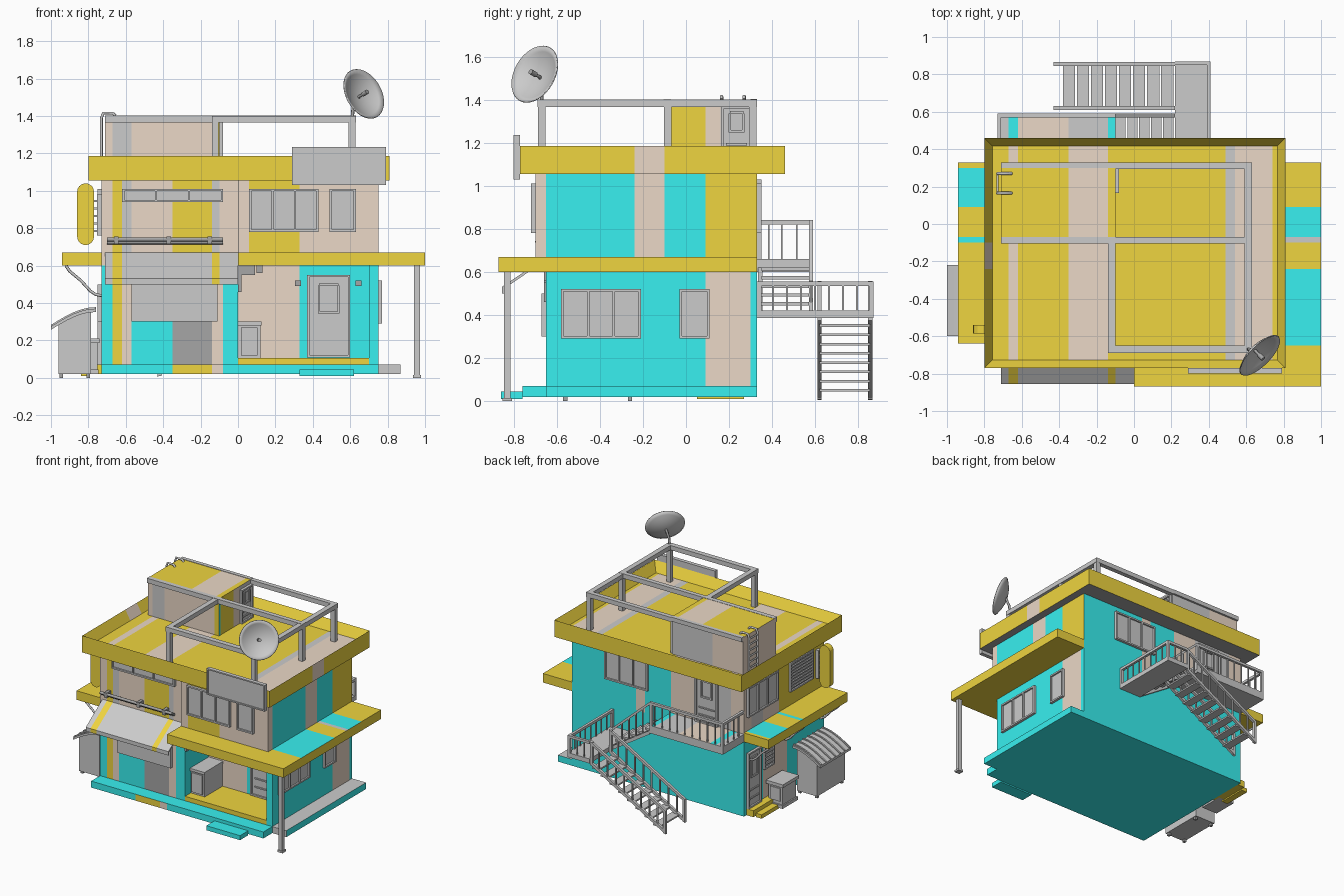
import bpy, bmesh, math
from mathutils import Vector, Matrix

if "Cube" in bpy.data.objects:
    bpy.data.objects.remove(bpy.data.objects["Cube"])

def mat(name, c):
    m = bpy.data.materials.new(name)
    m.diffuse_color = (*c, 1)
    m.use_nodes = True
    m.node_tree.nodes["Principled BSDF"].inputs["Base Color"].default_value = m.diffuse_color
    return m
CYAN = mat("cyan", (.04, .87, .87)); YEL = mat("yellow", (.86, .66, .05))
TAN = mat("tan", (.83, .69, .57)); GREY = mat("grey", (.58, .58, .58)); DARK = mat("dark", (.38, .38, .38))

def finish(name, bm, m=None):
    bmesh.ops.recalc_face_normals(bm, faces=bm.faces)
    me = bpy.data.meshes.new(name)
    bm.to_mesh(me); bm.free()
    ob = bpy.data.objects.new(name, me)
    bpy.context.collection.objects.link(ob)
    if m: me.materials.append(m)
    return ob

def boxes(name, lst, m=None, M=None):
    bm = bmesh.new()
    for x0, x1, y0, y1, z0, z1 in lst:
        T = Matrix.Translation(((x0+x1)/2, (y0+y1)/2, (z0+z1)/2)) @ Matrix.Diagonal((x1-x0, y1-y0, z1-z0, 1))
        bmesh.ops.create_cube(bm, size=1, matrix=(M or Matrix()) @ T)
    return finish(name, bm, m)

def prism(name, pts, a, b, axis='z', m=None):
    """Profile extruded from a to b; axis z uses (x,y) points, axis y uses (x,z), axis x uses (y,z)."""
    put = {'z': lambda p, t: (p[0], p[1], t), 'y': lambda p, t: (p[0], t, p[1]), 'x': lambda p, t: (t, p[0], p[1])}[axis]
    bm = bmesh.new()
    f = bm.faces.new([bm.verts.new(put(p, a)) for p in pts])
    r = bmesh.ops.extrude_face_region(bm, geom=[f])
    d = Vector(put((0, 0), b - a))
    bmesh.ops.translate(bm, vec=d, verts=[v for v in r['geom'] if isinstance(v, bmesh.types.BMVert)])
    return finish(name, bm, m)

def tube(name, pts, r, m=None):
    cu = bpy.data.curves.new(name, 'CURVE')
    cu.dimensions = '3D'; cu.bevel_depth = r; cu.bevel_resolution = 2; cu.use_fill_caps = True
    s = cu.splines.new('POLY'); s.points.add(len(pts) - 1)
    for p, q in zip(s.points, pts): p.co = (*q, 1)
    ob = bpy.data.objects.new(name, cu)
    bpy.context.collection.objects.link(ob)
    if m: cu.materials.append(m)

def paint(ob, face, axis, bands):
    """Colour faces pointing along `face` in bands (end position, material) along an axis."""
    i = 'xyz'.index(axis); n = Vector([(face[1] == c) * (1 if face[0] == '+' else -1) for c in 'xyz'])
    no = Vector([k == i for k in range(3)])
    bm = bmesh.new(); bm.from_mesh(ob.data)
    for e, _ in bands[:-1]:
        fs = [f for f in bm.faces if f.normal.dot(n) > .6]
        geom = list({v for f in fs for v in f.verts}) + list({e2 for f in fs for e2 in f.edges}) + fs
        bmesh.ops.bisect_plane(bm, geom=geom, plane_co=no * e, plane_no=no)
    mats = ob.data.materials
    for _, c in bands:
        if c.name not in mats: mats.append(c)
    bm.normal_update()
    for f in bm.faces:
        if f.normal.dot(n) > .6:
            p = f.calc_center_median()[i]
            c = next((c for e, c in bands if p < e), bands[-1][1])
            f.material_index = mats.find(c.name)
    bm.to_mesh(ob.data); bm.free()

ROT = {'-y': 0, '+x': 90, '+y': 180, '-x': 270}
def window(name, face, wall, u0, u1, z0, z1, panes=1, slats=0, door=False):
    """Framed window on a wall plane; u is the world coordinate along that wall."""
    w, c = u1 - u0, (u0 + u1) / 2
    loc = (c, wall, 0) if face[1] == 'y' else (wall, c, 0)
    M = Matrix.Translation(loc) @ Matrix.Rotation(math.radians(ROT[face]), 4, 'Z')
    t, h = .012, w / 2
    L = [(-h, h, -.02, 0, z0, z0+t), (-h, h, -.02, 0, z1-t, z1), (-h, h, -.008, 0, z0, z1)]
    L += [(x-t/2, x+t/2, -.02, 0, z0, z1) for x in [-h+t/2+(w-t)*k/panes for k in range(panes+1)]]
    L += [(-h, h, -.018, 0, z, z+.008) for z in [z0+(z1-z0)*(k+1)/(slats+1) for k in range(slats)]]
    if door:
        a, b = z0+(z1-z0)*.53, z0+(z1-z0)*.87
        L += [(-h*.45, h*.45, -.018, 0, z, z+t) for z in (a, b)] + [(s*h*.45-.006, s*h*.45+.006, -.018, 0, a, b) for s in (-1, 1)]
        L += [(-h*.7, h*.7, -.016, 0, z0+(z1-z0)*k, z0+(z1-z0)*k+.01) for k in (.15, .3)]
    return boxes(name, L, None, M)

# Base, porch and steps
base = boxes("base", [(-.73, .75, -.76, .33, .02, .07)], CYAN)
paint(base, '-y', 'x', [(-.57, CYAN), (-.35, CYAN), (-.14, YEL), (-.08, TAN), (.75, CYAN)])
boxes("front_step", [(.33, .62, -.86, -.76, .01, .045)], CYAN)
curb = boxes("side_curb", [(.75, .87, -.65, .33, .02, .07)], CYAN)
for f in ('+z', '-y'): paint(curb, f, 'y', [(1, GREY)])
boxes("side_steps", [(-.79, -.73, .02, .30, .02, .07), (-.84, -.79, .05, .27, .01, .04)], YEL)

# Ground floor with entrance recess
g = prism("ground_walls", [(-.73, -.65), (0, -.65), (0, -.36), (.7, -.36), (.7, -.65), (.75, -.65), (.75, .33), (-.73, .33)], .07, .60, 'z', CYAN)
paint(g, '-y', 'x', [(-.67, CYAN), (-.62, YEL), (-.57, TAN), (-.35, CYAN), (-.14, DARK), (-.08, TAN), (0, CYAN), (.33, TAN), (.75, CYAN)])
paint(g, '+x', 'y', [(.09, CYAN), (.30, TAN), (.33, CYAN)])
paint(g, '-x', 'y', [(-.2, CYAN), (.1, TAN), (.33, CYAN)])
boxes("recess_floor", [(0, .7, -.65, -.36, .07, .105)], YEL)
boxes("shop_shutter", [(-.57, -.11, -.67, -.65, .30, .50)])
window("entrance_door", '-y', -.36, .37, .60, .11, .55, door=True)
boxes("wall_lamps", [(x-.016, x+.016, -.40, -.36, .49, .52) for x in (.32, .645)], DARK)
boxes("machine_box", [(0, .12, -.58, -.36, .10, .29), (-.005, .125, -.59, -.36, .28, .30), (.015, .105, -.59, -.58, .12, .27)])
boxes("hanging_bracket", [(0, .02, -.66, -.63, .46, .60), (.02, .09, -.66, -.63, .55, .60), (.10, .13, -.66, -.63, .56, .60)], DARK)

# Upper floor
u = boxes("upper_walls", [(-.73, .75, -.65, .33, .60, 1.06)], CYAN)
paint(u, '-y', 'x', [(-.67, TAN), (-.62, YEL), (-.57, GREY), (-.35, TAN), (-.14, YEL), (-.1, GREY), (.75, TAN)])
paint(u, '+x', 'y', [(-.24, CYAN), (-.10, TAN), (.09, CYAN), (.33, YEL)])
paint(u, '-x', 'y', [(-.1, YEL), (.1, TAN), (.24, GREY), (.33, TAN)])
paint(u, '+y', 'x', [(-.62, TAN), (-.3, GREY), (-.1, TAN), (.12, CYAN), (.2, TAN), (.75, CYAN)])
bay = boxes("upper_bay", [(0, .75, -.70, -.65, .67, 1.06)], TAN)
paint(bay, '-y', 'x', [(.06, TAN), (.33, YEL), (.75, TAN)])

# Windows and doors
window("front_window", '-y', -.70, .06, .43, .78, 1.01, 3)
window("front_small_window", '-y', -.70, .49, .63, .78, 1.01)
window("front_strip_window", '-y', -.65, -.62, -.08, .94, 1.01, 3)
window("right_window", '+x', .75, -.58, -.21, .29, .52, 3)
window("right_small_window", '+x', .75, -.03, .11, .29, .52)
window("back_window", '+y', .33, .09, .46, .78, 1.01, 3)
window("balcony_door", '+y', .33, -.51, -.32, .66, 1.03, door=True)
window("left_window", '-x', -.73, -.07, .30, .78, 1.01, 3)
window("left_louvre", '-x', -.73, -.50, -.22, .78, 1.01, 1, 9)
window("left_door", '-x', -.73, .14, .30, .07, .50, door=True)
window("left_small_louvre", '-x', -.73, -.02, .10, .30, .50, 1, 6)

# Canopy slabs, post and braces
c = prism("canopy", [(0, -.87), (1, -.87), (1, .33), (.75, .33), (.75, -.65), (0, -.65)], .60, .67, 'z', YEL)
paint(c, '+z', 'y', [(-.65, YEL), (-.24, CYAN), (-.10, YEL), (-.07, GREY), (.09, CYAN), (.33, YEL)])
lc = boxes("left_canopy", [(-.94, -.73, -.64, .33, .60, .67)], YEL)
paint(lc, '+z', 'y', [(-.10, YEL), (-.07, CYAN), (.09, YEL), (.30, CYAN), (.33, YEL)])
boxes("canopy_post", [(.942, .972, -.845, -.815, .01, .60), (.935, .979, -.852, -.808, 0, .015)])
for y in (-.58, -.15, .27):
    tube("canopy_brace", [(-.92, y, .60), (-.90, y, .57), (-.84, y, .52), (-.79, y, .465), (-.76, y, .445), (-.73, y, .44)], .008)

# Shop awning and its rail
aw = prism("awning", [(-.65, .67), (-.855, .53), (-.855, .50), (-.845, .50), (-.845, .522), (-.65, .655)], -.71, 0, 'x', GREY)
for f in ('-y', '+z'): paint(aw, f, 'x', [(-.67, GREY), (-.62, YEL), (-.14, GREY), (-.10, YEL), (0, GREY)])
for z, y in ((.74, -.69), (.725, -.67)): tube("awning_rail", [(-.70, y, z), (-.08, y, z)], .011, DARK)
boxes("rail_brackets", [(x-.012, x+.012, -.70, -.65, .715, .755) for x in (-.65, -.37, -.15)], DARK)

# Roof tray with parapet
bm = bmesh.new()
bmesh.ops.create_cube(bm, size=1, matrix=Matrix.Translation((.005, -.155, 1.12)) @ Matrix.Diagonal((1.61, 1.23, .13, 1)))
top = [f for f in bm.faces if f.normal.z > .9]
bmesh.ops.inset_region(bm, faces=top, thickness=.06)
bmesh.ops.translate(bm, vec=(0, 0, -.075), verts=top[0].verts)
roof = finish("roof", bm, YEL)
paint(roof, '+z', 'x', [(-.67, YEL), (-.62, TAN), (-.35, YEL), (-.14, TAN), (.49, YEL), (.54, GREY), (.74, TAN), (.81, YEL)])
paint(roof, '-z', 'x', [(.81, DARK)])
paint(roof, '+x', 'y', [(-.24, YEL), (-.10, TAN), (.46, YEL)])

# Roof room and pergola frame
r = boxes("roof_room", [(-.71, -.10, -.09, .315, 1.10, 1.40)], TAN)
paint(r, '+x', 'y', [(-.07, CYAN), (.09, YEL), (.16, TAN), (.32, GREY)])
paint(r, '-y', 'x', [(-.67, TAN), (-.57, GREY), (-.14, TAN), (-.10, YEL)])
paint(r, '+z', 'x', [(-.35, YEL), (-.14, TAN), (-.10, YEL)])
paint(r, '+y', 'x', [(-.45, TAN), (-.1, GREY)])
window("roof_door", '+x', -.10, .165, .305, 1.11, 1.37, door=True)
P = [(-.14, .63, -.69, -.65, 1.365, 1.40), (.59, .63, -.69, .33, 1.365, 1.40), (-.10, .63, .295, .33, 1.365, 1.40),
     (-.71, .63, -.105, -.07, 1.366, 1.402), (-.14, -.10, -.69, -.09, 1.365, 1.40), (-.71, -.10, .30, .33, 1.37, 1.403)]
P += [(x, x+.035, y, y+.035, 1.10, 1.37) for x, y in ((-.138, -.688), (.592, -.688), (.592, -.103), (.592, .293))]
boxes("pergola", P)

# Roof ladder
for y in (.165, .27):
    tube("ladder_rail", [(-.73, y, 1.11), (-.73, y, 1.39), (-.72, y, 1.415), (-.67, y, 1.415), (-.655, y, 1.40)], .008)
for k in range(6): tube("ladder_rung", [(-.73, .165, 1.15+.045*k), (-.73, .27, 1.15+.045*k)], .006)

# Satellite dish
n = Vector((.655, -.655, .38)).normalized(); cen = Vector((.675, -.705, 1.52))
bm = bmesh.new()
vs = [bm.verts.new((.14*k/6, 0, .045*((k/6)**2-1))) for k in range(7)]
es = [bm.edges.new(p) for p in zip(vs, vs[1:])]
bmesh.ops.spin(bm, geom=vs+es, cent=(0, 0, 0), axis=(0, 0, 1), angle=2*math.pi, steps=36)
bmesh.ops.remove_doubles(bm, verts=bm.verts, dist=.0005)
bm.transform(Matrix.Translation(cen) @ n.to_track_quat('Z', 'Y').to_matrix().to_4x4())
dish = finish("dish", bm)
dish.modifiers.new("thickness", 'SOLIDIFY').thickness = .006
for p in dish.data.polygons: p.use_smooth = True
tube("dish_feed", [cen - n*.045, cen + n*.02], .008, DARK)
tube("dish_feed_tip", [cen - n*.01, cen + n*.025], .013, DARK)
tube("dish_mast", [(.61, -.67, 1.38), (.615, -.67, 1.44), cen - n*.045], .009, DARK)

# Billboard
boxes("billboard", [(.29, .79, -.792, -.77, 1.03, 1.235)] + [(.29, .79, -.80, -.79, z, z+.01) for z in (1.03, 1.225)]
      + [(x, x+.01, -.80, -.79, 1.03, 1.235) for x in (.29, .78)])

# Rounded wall sign
arc = [(-.815+.045*math.cos(math.radians(a)), (.995 if a < 180 else .755)+.045*math.sin(math.radians(a)))
       for a in list(range(0, 180, 20)) + [179.9] + list(range(180, 360, 20)) + [360]]
prism("wall_sign", arc, -.585, -.54, 'y', YEL)
boxes("sign_bracket", [(-.755, -.73, -.58, -.55, .76, .98)] + [(-.775, -.75, -.57, -.555, .78+.04*k, .79+.04*k) for k in range(5)])

# Side shed with curved ribbed roof
top = [(-1+.24*k/6, .275+.095*math.sin(k/6*math.pi/2)) for k in range(7)]
prism("shed_roof", top + [(x, z-.018) for x, z in top[::-1]], -.60, -.22, 'y')
for k in range(7):
    y = -.59+.058*k
    prism("shed_rib", [(x, z+.008) for x, z in top] + [(x, z-.01) for x, z in top[::-1]], y, y+.012, 'y')
prism("shed_body", [(-.96, .02)] + [(x+(.04 if i == 0 else 0), z-.012) for i, (x, z) in enumerate(top[:-1])] + [(-.785, .35), (-.785, .02)], -.58, -.24, 'y')
boxes("shed_feet", [(x, x+.02, y, y+.02, 0, .02) for x in (-.955, -.81) for y in (-.57, -.27)], DARK)
boxes("utility_cabinet", [(-.87, -.75, -.11, .06, .04, .19), (-.885, -.74, -.125, .075, .185, .21), (-.88, -.745, -.12, .07, .02, .045), (-.855, -.77, .06, .068, .07, .17)])

# Balcony
b = boxes("balcony_floor", [(-.73, -.10, .33, .59, .60, .66)], GREY)
paint(b, '+z', 'x', [(-.67, GREY), (-.62, CYAN), (-.35, TAN), (-.14, GREY), (-.1, CYAN)])
R = [(-.73, -.10, .57, .59, .82, .84), (-.73, -.71, .33, .59, .82, .84)]
R += [(x, x+.008, .576, .584, .66, .82) for x in [-.66+.065*k for k in range(9)]]
R += [(-.724, -.716, y, y+.008, .66, .82) for y in (.38, .44, .51)]
R += [(x, x+.02, .57, .59, .60, .84) for x in (-.73, -.12)]
boxes("balcony_rail", R)

# Back staircase: landing, two flights of treads, rails
boxes("landing", [(.22, .41, .33, .87, .385, .42)])
boxes("landing_rail", [(.39, .41, .33, .87, .535, .555), (.22, .41, .85, .87, .535, .555), (.39, .41, .85, .87, .385, .55), (.39, .41, .33, .35, .42, .55)]
      + [(.396, .404, y, y+.008, .42, .54) for y in [.40+.065*k for k in range(7)]] + [(x, x+.008, .856, .864, .42, .54) for x in (.27, .33)])
boxes("upper_treads", [(-.10+.064*k, -.045+.064*k, .35, .57, .605-.04*k, .62-.04*k) for k in range(5)])
boxes("lower_treads", [(.145-.075*k, .21-.075*k, .62, .855, .345-.043*k, .357-.043*k) for k in range(8)])
def slope(name, x0, z0, x1, z1, h, y0, w=.02):
    prism(name, [(x0, z0), (x1, z1), (x1, z1+h), (x0, z0+h)], y0, y0+w, 'y')
slope("upper_rail", -.10, .82, .22, .535, .022, .57)
for y in (.335, .57): slope("upper_stringer", -.10, .59, .22, .385, .03, y)
boxes("upper_balusters", [(x, x+.008, .576, .584, .60-.64*(x+.1), .825-.89*(x+.1)) for x in (-.04, .02, .08, .14)])
for y in (.61, .845):
    slope("lower_rail", -.43, .165, .22, .535, .022, y)
    slope("lower_stringer", -.43, .005, .22, .375, .025, y)
    boxes("lower_balusters", [(x, x+.01, y+.005, y+.015, .02+.569*(x+.43), .17+.569*(x+.43)) for x in [-.36+.072*k for k in range(8)]])
    boxes("newel_posts", [(-.43, -.41, y, y+.02, .01, .18), (.20, .22, y, y+.02, .385, .55)])
